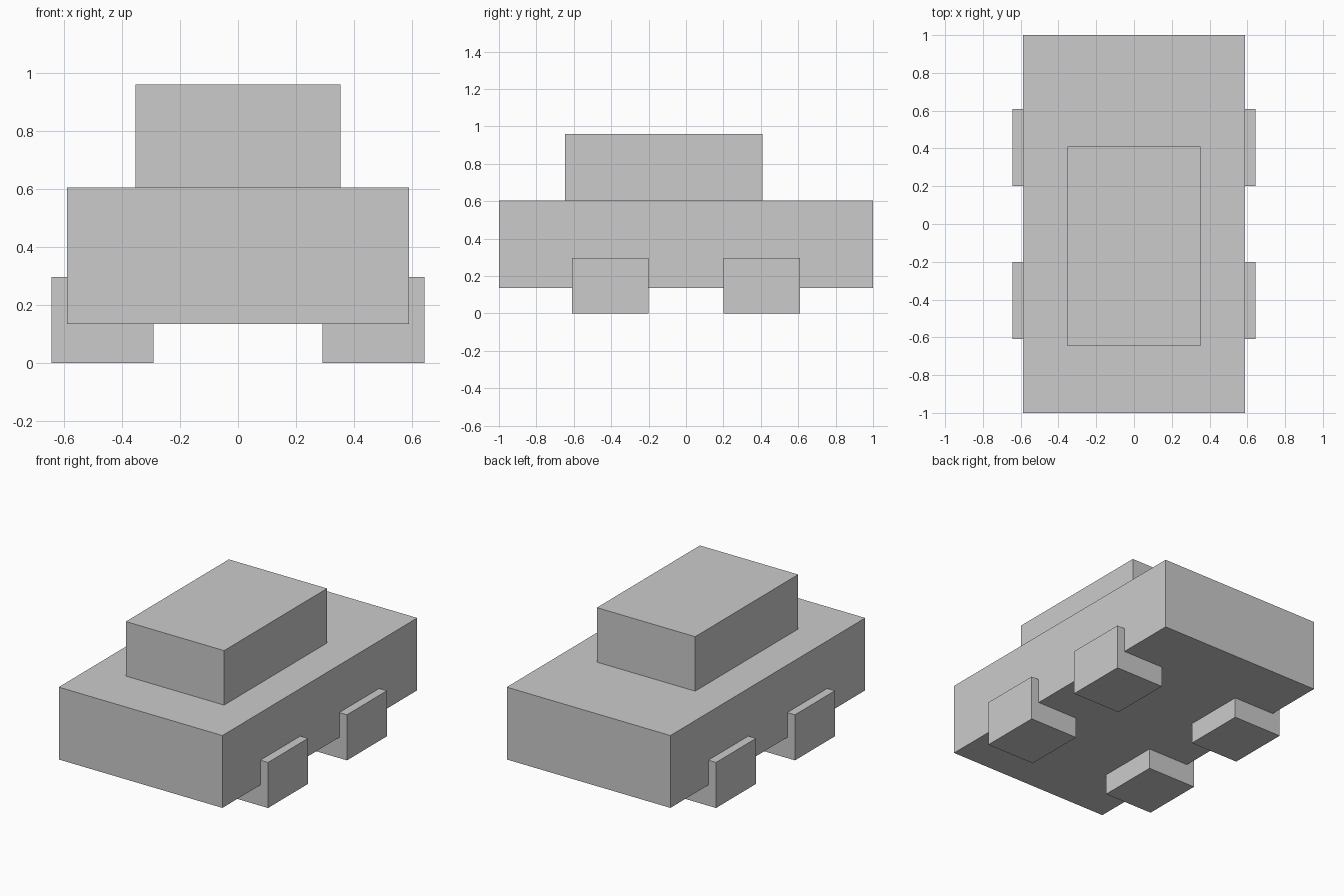
import bpy

if "Cube" in bpy.data.objects:
    bpy.data.objects.remove(bpy.data.objects["Cube"])


def box(name, x, y, z):
    """Axis-aligned box from (min, max) ranges."""
    ranges = (x, y, z)
    centre = [(a + b) / 2 for a, b in ranges]
    bpy.ops.mesh.primitive_cube_add(size=1, location=centre)
    obj = bpy.context.object
    obj.name = name
    obj.scale = [b - a for a, b in ranges]
    bpy.ops.object.transform_apply(location=False, rotation=False, scale=True)
    return obj


# Main body and the cabin standing on it
box("body", (-0.588, 0.588), (-1.0, 1.0), (0.135, 0.605))
box("cabin", (-0.353, 0.353), (-0.647, 0.41), (0.605, 0.959))

# Four blocky wheels, partly sunk into the body
for side, sx in (("left", -1), ("right", 1)):
    for end, sy in (("front", -1), ("back", 1)):
        box(f"{end}_{side}_wheel",
            sorted((sx * 0.291, sx * 0.643)),
            sorted((sy * 0.2, sy * 0.61)),
            (0.0, 0.296))
